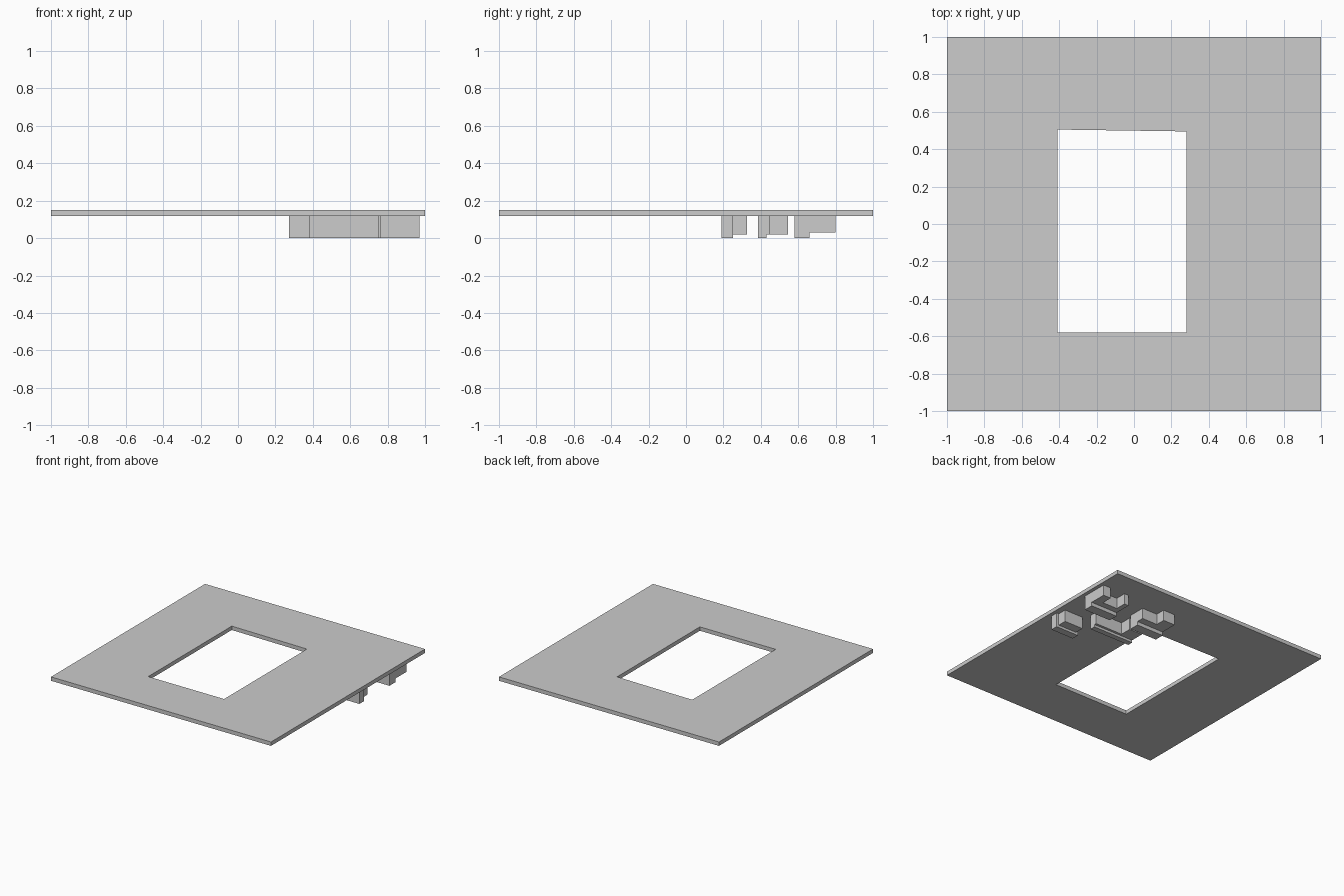
import bpy, bmesh

cube = bpy.data.objects.get("Cube")
if cube:
    bpy.data.objects.remove(cube, do_unlink=True)

grey = bpy.data.materials.new("light_grey")
grey.use_nodes = True
colour = (0.604, 0.604, 0.604, 1)
grey.diffuse_color = colour
grey.node_tree.nodes["Principled BSDF"].inputs["Base Color"].default_value = colour

SLAB_BOTTOM, SLAB_TOP = 0.118, 0.15


def rect(x0, x1, y0, y1):
    return [(x0, y0), (x1, y0), (x1, y1), (x0, y1)]


def finish(name, bm):
    bmesh.ops.recalc_face_normals(bm, faces=bm.faces)
    mesh = bpy.data.meshes.new(name)
    bm.to_mesh(mesh)
    bm.free()
    mesh.materials.append(grey)
    obj = bpy.data.objects.new(name, mesh)
    bpy.context.collection.objects.link(obj)


def prism(name, outline, z0, z1=SLAB_BOTTOM):
    """Extrude a flat outline upwards from z0 to z1."""
    bm = bmesh.new()
    face = bm.faces.new([bm.verts.new((x, y, z0)) for x, y in outline])
    top = bmesh.ops.extrude_face_region(bm, geom=[face], use_keep_orig=True)
    moved = [g for g in top["geom"] if isinstance(g, bmesh.types.BMVert)]
    bmesh.ops.translate(bm, verts=moved, vec=(0, 0, z1 - z0))
    finish(name, bm)


def slab(name, outer, inner):
    """Flat slab with a four-sided opening."""
    bm = bmesh.new()
    rings = [[bm.verts.new((x, y, z)) for x, y in loop]
             for loop, z in ((outer, SLAB_BOTTOM), (outer, SLAB_TOP),
                             (inner, SLAB_TOP), (inner, SLAB_BOTTOM))]
    for r in range(4):
        a, b = rings[r], rings[(r + 1) % 4]
        for i in range(4):
            j = (i + 1) % 4
            bm.faces.new((a[i], a[j], b[j], b[i]))
    finish(name, bm)


# Slab with its slightly skewed opening
slab("slab", rect(-1, 1, -1, 1),
     [(-0.41, -0.58), (0.28, -0.58), (0.28, 0.495), (-0.41, 0.505)])

# Tall backs hanging below the slab
backs = {
    "armchair_back": rect(0.762, 0.97, 0.19, 0.25),
    "long_sofa_back": rect(0.38, 0.75, 0.385, 0.43),
    "u_sofa_back": rect(0.725, 0.97, 0.58, 0.66),
    "corner_sofa_back": rect(0.272, 0.52, 0.58, 0.66),
}
for name, outline in backs.items():
    prism(name, outline, 0)

# Shorter seats in front of the backs
prism("armchair_seat", rect(0.78, 0.95, 0.25, 0.325), 0.02)
prism("long_sofa_seat", [(0.38, 0.43), (0.75, 0.43), (0.75, 0.45),
                         (0.50, 0.45), (0.50, 0.545), (0.38, 0.545)], 0.02)
prism("u_sofa_seat", [(0.725, 0.66), (0.97, 0.66), (0.97, 0.80), (0.90, 0.80),
                      (0.90, 0.71), (0.765, 0.71), (0.765, 0.80), (0.725, 0.80)], 0.03)
prism("corner_sofa_seat", [(0.272, 0.66), (0.52, 0.66), (0.52, 0.72),
                           (0.38, 0.72), (0.38, 0.80), (0.272, 0.80)], 0.03)
